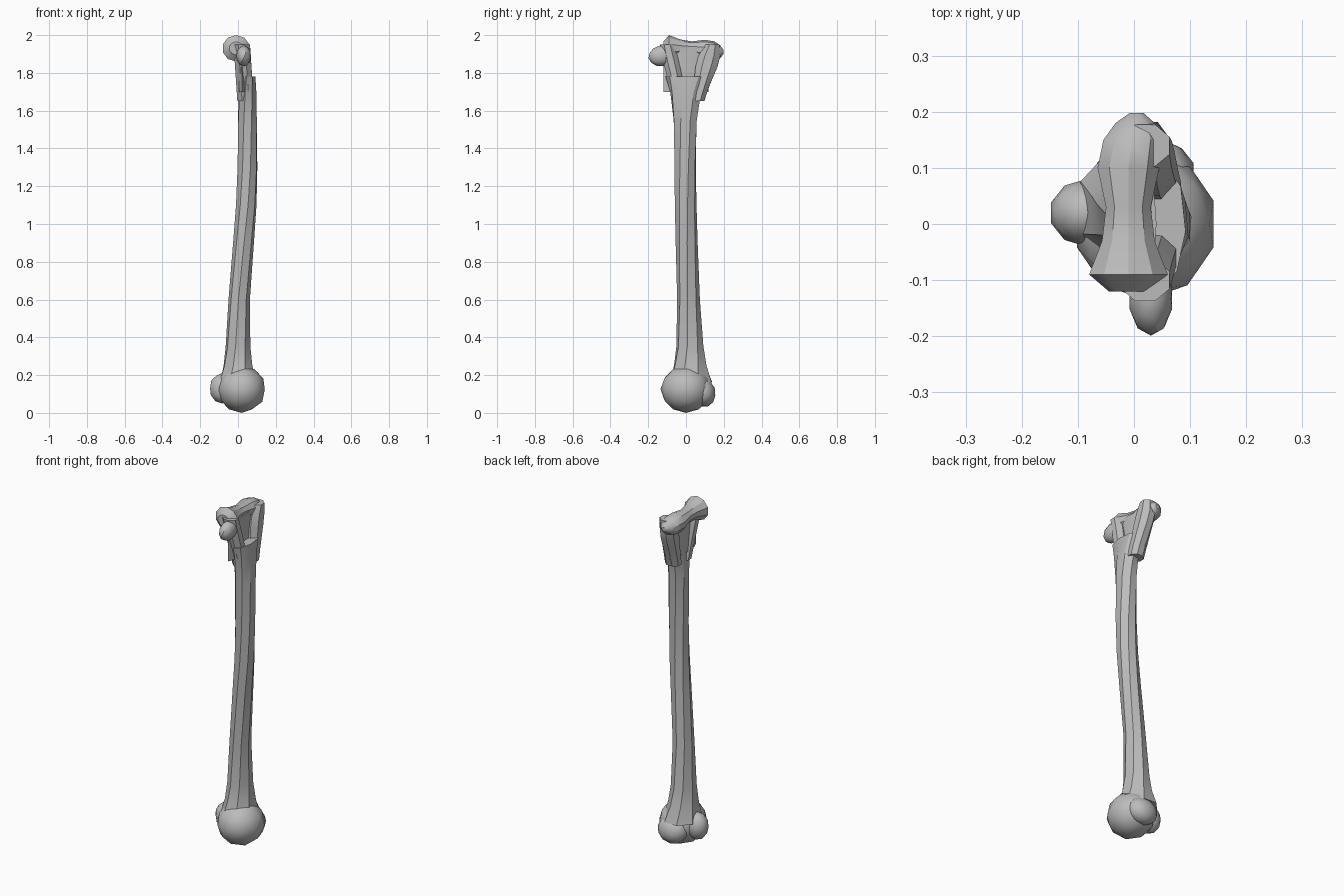
import bpy
import bmesh
import math
from mathutils import Matrix, Vector

default_cube = bpy.data.objects.get("Cube")
if default_cube:
    bpy.data.objects.remove(default_cube)

bone = bpy.data.materials.new("bone grey")
bone.use_nodes = True
colour = (0.5, 0.5, 0.5, 1)
bone.diffuse_color = colour
bone.node_tree.nodes["Principled BSDF"].inputs["Base Color"].default_value = colour


def finish(name, bm):
    """Turn a bmesh into a named, coloured object with sharp creases kept."""
    bmesh.ops.recalc_face_normals(bm, faces=bm.faces)
    mesh = bpy.data.meshes.new(name)
    bm.to_mesh(mesh)
    bm.free()
    mesh.materials.append(bone)
    part = bpy.data.objects.new(name, mesh)
    bpy.context.collection.objects.link(part)
    bpy.ops.object.select_all(action='DESELECT')
    part.select_set(True)
    bpy.context.view_layer.objects.active = part
    bpy.ops.object.shade_smooth_by_angle(angle=math.radians(30))


def loft(name, rings, across, along, sides=8, start=0, twist=0):
    """Skin elliptical rings, each given as centre, radius across, radius along."""
    bm = bmesh.new()
    skin = []
    for index, (centre, radius_across, radius_along) in enumerate(rings):
        loop = []
        for corner in range(sides):
            angle = math.tau * corner / sides + math.radians(start + twist * index)
            offset = (across * radius_across * math.cos(angle)
                      + along * radius_along * math.sin(angle))
            loop.append(bm.verts.new(Vector(centre) + offset))
        skin.append(loop)
    for lower, upper in zip(skin, skin[1:]):
        for corner in range(sides):
            following = (corner + 1) % sides
            bm.faces.new((lower[corner], lower[following], upper[following], upper[corner]))
    bm.faces.new(skin[0])
    bm.faces.new(skin[-1])
    finish(name, bm)


def knob(name, centre, radii, tilt=0):
    """Faceted ellipsoid, tilted about the side-to-side axis."""
    bm = bmesh.new()
    place = Matrix.Translation(centre) @ Matrix.Rotation(math.radians(tilt), 4, 'X')
    bmesh.ops.create_icosphere(bm, subdivisions=2, radius=1,
                               matrix=place @ Matrix.Diagonal((*radii, 1)))
    finish(name, bm)


def smoothstep(low, high, value):
    t = min(max((value - low) / (high - low), 0), 1)
    return t * t * (3 - 2 * t)


side_axis, depth_axis, up_axis = Vector((1, 0, 0)), Vector((0, 1, 0)), Vector((0, 0, 1))


# Long twisting shaft: bows sideways, flares near both ends
def shaft_ring(z):
    foot_flare = math.exp((0.16 - z) / 0.13)
    top_flare = math.exp((z - 1.8) / 0.12)
    bow = 0.05 * smoothstep(0.4, 1.3, z)
    lean = 0.01 + 0.015 * math.cos(math.pi * z / 1.4)
    width = 0.055 + 0.05 * foot_flare - 0.015 * top_flare
    depth = 0.058 + 0.065 * foot_flare + 0.06 * top_flare
    return (bow, lean, z), width, depth


shaft_heights = [0.16, 0.25, 0.35, 0.6, 0.9, 1.1, 1.3, 1.55, 1.7, 1.78]
loft("shaft", [shaft_ring(z) for z in shaft_heights],
     side_axis, depth_axis, start=20, twist=7)

# Thin web of bone behind the hollow
loft("hollow_web", [((0.02, 0, z), 0.02, 0.12) for z in (1.7, 1.93)],
     side_axis, depth_axis)

# Rounded joint head at the foot with its two bumps
knob("head", (0.02, 0, 0.125), (0.128, 0.135, 0.125))
knob("greater_tubercle", (-0.085, 0.02, 0.13), (0.066, 0.06, 0.08))
knob("lesser_tubercle", (0.02, 0.09, 0.11), (0.09, 0.066, 0.08), tilt=20)


# Pillars either side of the hollow, swelling below the hinge
def pillar(name, foot, top, swell):
    rings = []
    for step in range(6):
        t = step / 5
        depth = 0.04 + swell * math.sin(math.pi * t * t)
        centre = (0.04 - 0.02 * t, foot + (top - foot) * t, 1.65 + 0.3 * t)
        rings.append((centre, 0.047, depth))
    loft(name, rings, side_axis, depth_axis, start=22)


pillar("back_pillar", foot=0.06, top=0.14, swell=0.025)
pillar("front_pillar", foot=-0.03, top=-0.1, swell=0.005)
knob("front_spur", (0.03, -0.13, 1.89), (0.04, 0.07, 0.055), tilt=10)

# Spool-shaped hinge across the top: a rim, a waist and a rounded end
spool = [(-0.12, 0.035), (-0.09, 0.07), (-0.03, 0.047), (0.03, 0.04),
         (0.1, 0.055), (0.15, 0.052), (0.18, 0.035), (0.198, 0.012)]
loft("hinge_spool", [((-0.01 + 0.15 * max(y - 0.1, 0), y, 1.93 - 0.1 * max(y, 0)),
                      radius * 1.05, radius) for y, radius in spool],
     side_axis, up_axis, sides=10, start=90)
